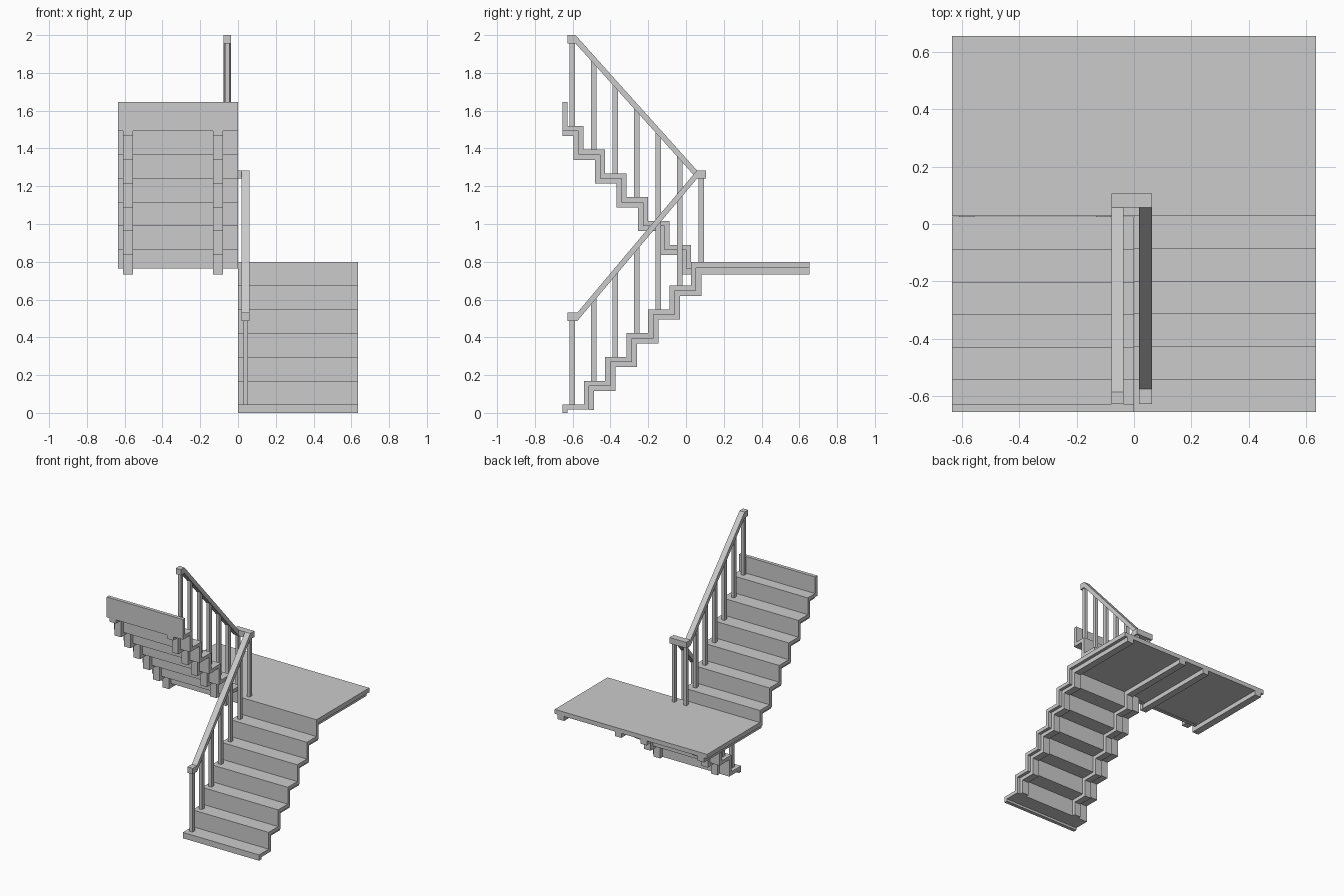
import bpy, bmesh

cube = bpy.data.objects.get("Cube")
if cube:
    bpy.data.objects.remove(cube, do_unlink=True)

grey = bpy.data.materials.new("plain_grey")
grey.use_nodes = True
grey.diffuse_color = (0.6, 0.6, 0.6, 1)
grey.node_tree.nodes["Principled BSDF"].inputs["Base Color"].default_value = (0.6, 0.6, 0.6, 1)


def extrude(name, profile, x0, x1):
    """Solid made from a (y, z) outline drawn out from x0 to x1."""
    bm = bmesh.new()
    face = bm.faces.new([bm.verts.new((x0, y, z)) for y, z in profile])
    moved = bmesh.ops.extrude_face_region(bm, geom=[face])["geom"]
    verts = [v for v in moved if isinstance(v, bmesh.types.BMVert)]
    bmesh.ops.translate(bm, verts=verts, vec=(x1 - x0, 0, 0))
    bmesh.ops.recalc_face_normals(bm, faces=bm.faces)
    mesh = bpy.data.meshes.new(name)
    bm.to_mesh(mesh)
    bm.free()
    mesh.materials.append(grey)
    obj = bpy.data.objects.new(name, mesh)
    bpy.context.collection.objects.link(obj)


def box(name, x0, x1, y0, y1, z0, z1):
    extrude(name, [(y0, z0), (y1, z0), (y1, z1), (y0, z1)], x0, x1)


def stepped(ys, zs, off, side):
    """Stair line pushed down and back by off; its two end heights stay put."""
    pts = []
    for y, a, b in zip(ys, zs, zs[1:]):
        pts += [(y + side * off, a - off), (y + side * off, b - off)]
    pts[0] = (pts[0][0], zs[0])
    return pts


def band(ys, zs, near, far, side, end=None, back=None):
    """Zigzag strip between two offsets, finished at a height or a depth."""
    a, b = stepped(ys, zs, near, side), stepped(ys, zs, far, side)
    if end is not None:
        a[-1], b[-1] = (a[-1][0], end), (b[-1][0], end)
    if back is not None:
        a.append((back, a[-1][1]))
        b.append((back, b[-1][1]))
    return a + b[::-1]


RUN, RISE, T = 0.1137, 0.126, 0.027
HALF, BACK = 0.634, 0.655
TOP, SLAB, BEAM = 0.80, 0.767, 0.733
beams = [(0.08, 0.132), (0.556, 0.61)]

# Riser positions and tread heights of the two flights
low_y = [-BACK + RUN * i for i in range(7)]
low_z = [0.044 + RISE * i for i in range(6)]
up_y = [0.026 - RUN * i for i in range(6)]
up_z = [0.89 + RISE * i for i in range(6)]

# Treads and risers
extrude("lower_steps", band(low_y, [0] + low_z + [SLAB], 0, T, 1, end=SLAB), 0, HALF)
extrude("upper_steps", band(up_y + [-0.628], [0.765] + up_z + [1.645], 0, T, -1, end=1.645), -HALF, 0)

# Landing
box("landing", -HALF, HALF, low_y[-1], BACK, SLAB, TOP)

# Stringers below the steps, beams below the landing
for a, b in beams:
    extrude("lower_stringer", band(low_y[1:], [0.015] + low_z[1:] + [SLAB], T, 2 * T, 1, end=SLAB), a, b)
    extrude("upper_stringer", band(up_y, [BEAM] + up_z, T, 2 * T, -1, back=-BACK), -b, -a)
    box("landing_beam_left", a, b, low_y[-1] + 2 * T, BACK, BEAM, SLAB)
    box("landing_beam_right", -b, -a, 0, BACK, BEAM, SLAB)


# Railings
def railing(name, x0, x1, low, high, y_low, y_high, floors):
    """Sloped handrail, end cap and a baluster on every tread, front to back."""
    def under(y):
        t = (y - y_low) / (y_high - y_low)
        return low + (high - low) * min(max(t, 0), 1)

    deep = 0.044
    extrude(name + "_handrail", [(y_low, low), (y_high, high),
                                 (y_high, high + deep), (y_low, low + deep)], x0, x1)
    box(name + "_front_cap", x0, x1, -0.628, y_low, low, low + deep)
    mid = (x0 + x1) / 2
    for i, floor in enumerate(floors):
        y = -0.602 + RUN * i
        extrude(name + "_baluster", [(y - 0.014, floor), (y + 0.014, floor),
                                     (y + 0.014, under(y + 0.014) + 0.005),
                                     (y - 0.014, under(y - 0.014) + 0.005)],
                mid - 0.012, mid + 0.012)


railing("lower", 0.018, 0.062, 0.487, 1.24, -0.575, 0.058, low_z + [TOP])
railing("upper", -0.078, -0.036, 1.956, 1.24, -0.585, 0.058, up_z[::-1] + [TOP])
box("turn_cap", -0.078, 0.062, 0.058, 0.107, 1.24, 1.284)
